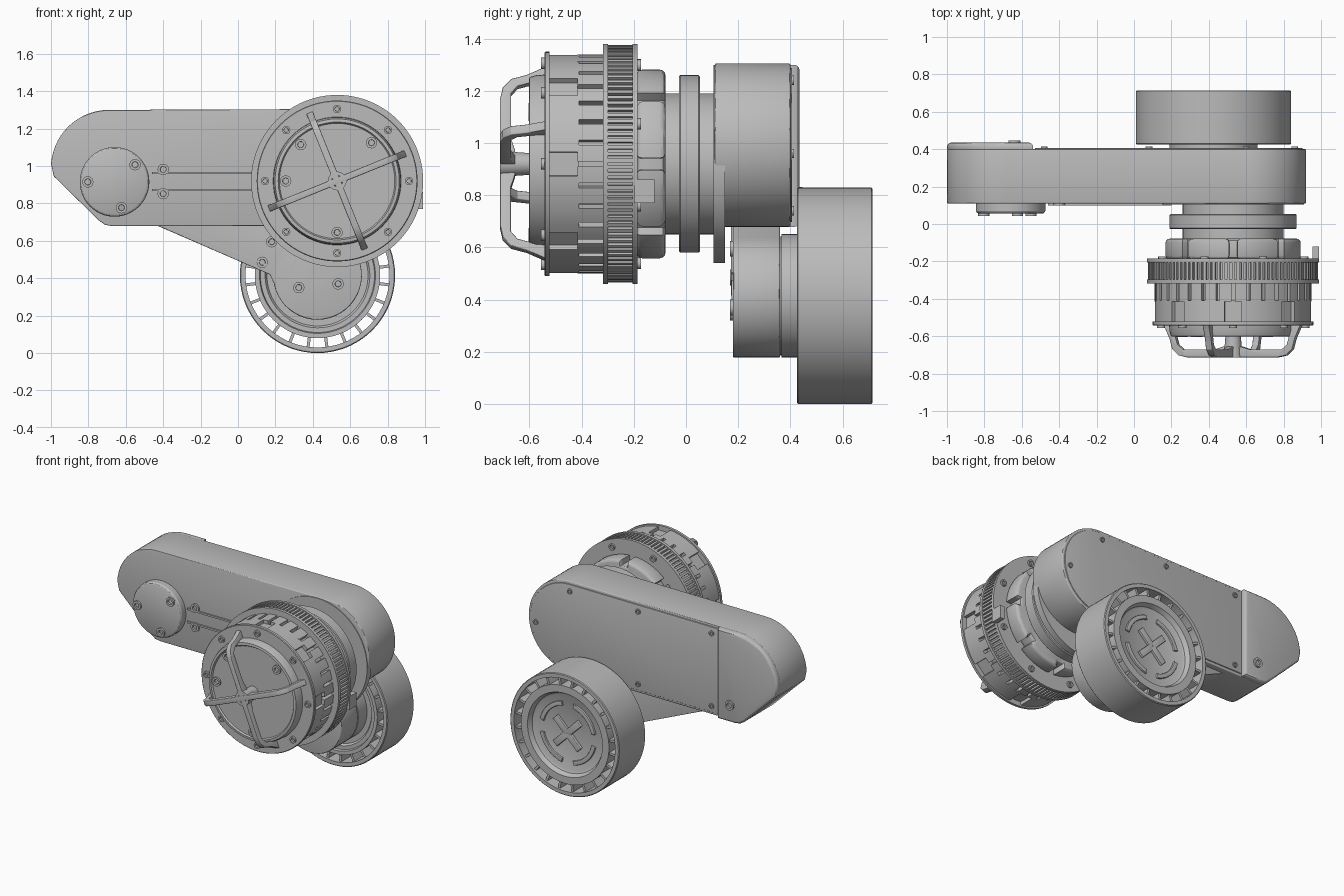
import bpy, bmesh
from math import sin, cos, pi, radians
from mathutils import Matrix, Vector

cube = bpy.data.objects.get("Cube")
if cube:
    bpy.data.objects.remove(cube)

grey = bpy.data.materials.new("plain grey")
grey.use_nodes = True
grey.diffuse_color = (0.5, 0.5, 0.5, 1)
grey.node_tree.nodes["Principled BSDF"].inputs["Base Color"].default_value = (0.5, 0.5, 0.5, 1)

DRUM = (0.53, 0.92)
WHEEL = (0.425, 0.415)


def finish(name, bm, mat=None):
    bmesh.ops.recalc_face_normals(bm, faces=bm.faces)
    mesh = bpy.data.meshes.new(name)
    if mat:
        bm.transform(mat)
    bm.to_mesh(mesh)
    bm.free()
    mesh.materials.append(grey)
    ob = bpy.data.objects.new(name, mesh)
    bpy.context.collection.objects.link(ob)
    bpy.ops.object.select_all(action='DESELECT')
    ob.select_set(True)
    bpy.context.view_layer.objects.active = ob
    bpy.ops.object.shade_smooth_by_angle(angle=radians(30))
    return ob


def prism(name, pts, y0, y1, bevel=0, mat=None):
    """Extrude an x-z outline along y, with optional rounded rims."""
    bm = bmesh.new()
    face = bm.faces.new([bm.verts.new((x, y0, z)) for x, z in pts])
    ext = bmesh.ops.extrude_face_region(bm, geom=[face], use_keep_orig=True)
    moved = [v for v in ext["geom"] if isinstance(v, bmesh.types.BMVert)]
    bmesh.ops.translate(bm, verts=moved, vec=(0, y1 - y0, 0))
    if bevel:
        bmesh.ops.recalc_face_normals(bm, faces=bm.faces)
        rims = [e for e in bm.edges if abs(e.verts[0].co.y - e.verts[1].co.y) < 1e-5]
        bmesh.ops.bevel(bm, geom=rims, offset=bevel, segments=3, profile=0.5, affect='EDGES')
    return finish(name, bm, mat)


def lathe(name, centre, profile, n=64, closed=False):
    """Spin a (radius, y) profile round a y axis."""
    bm = bmesh.new()
    rings = []
    for r, y in profile:
        count = n if r > 0 else 1
        rings.append([bm.verts.new((centre[0] + r * cos(2 * pi * i / n), y,
                                    centre[1] + r * sin(2 * pi * i / n))) for i in range(count)])
    pairs = list(zip(rings, rings[1:])) + ([(rings[-1], rings[0])] if closed else [])
    for a, b in pairs:
        for i in range(n):
            j = (i + 1) % n
            quad = [a[i % len(a)], a[j % len(a)], b[j % len(b)], b[i % len(b)]]
            bm.faces.new(list(dict.fromkeys(quad)))
    return finish(name, bm)


def disc(name, centre, r, y0, y1, n=64):
    return lathe(name, centre, [(0, y0), (r, y0), (r, y1), (0, y1)], n)


def arc(c, r, a0, a1, n):
    return [(c[0] + r * cos(radians(a0 + (a1 - a0) * i / n)),
             c[1] + r * sin(radians(a0 + (a1 - a0) * i / n))) for i in range(n + 1)]


def gear(name, centre, r_low, r_high, n, duty, y0, y1, bevel=0, steps=2):
    """Ring of n raised teeth; duty is the raised share of each pitch."""
    pts, pitch = [], 360 / n
    for i in range(n):
        a = i * pitch + pitch * (1 - duty) / 2
        pts += arc(centre, r_high, a, a + pitch * duty, steps)
        pts += arc(centre, r_low, a + pitch * duty, a + pitch, 1)
    return prism(name, pts, y0, y1, bevel)


def screw(name, x, z, y, out, r=0.03):
    """Socket screw standing on the plane y, facing out (-1 front, 1 back)."""
    top = y + out * 0.012
    lathe(name, (x, z), [(r, y - out * 0.01), (r, top), (r * .55, top), (r * .5, y - out * 0.004),
                         (0, y - out * 0.004)], 20)


def polar(c, r, a):
    return c[0] + r * cos(radians(a)), c[1] + r * sin(radians(a))


def strip(a, b, width):
    a, b = Vector(a), Vector(b)
    d = (b - a).normalized() * width / 2
    s = Vector((-d.y, d.x))
    return [tuple(p) for p in (a - s, b - s, b + s, a + s)]


# Upper arm, its end cap and rear cover
nose = arc((-0.69, 0.99), 0.31, 90, 176, 14) + [(-0.985, 0.945), (-0.745, 0.71), (-0.71, 0.685), (-0.67, 0.679)]
prism("upper_arm", arc((0.607, 0.992), 0.313, -90, 90, 32) + nose, 0.11, 0.40, 0.006)
prism("arm_end_cap", nose + [(-0.54, 0.679), (-0.54, 1.3)], 0.38, 0.435, 0.02)
prism("rear_cover", arc((0.607, 0.992), 0.295, -90, 90, 32) + [(-0.53, 1.284), (-0.53, 0.697)], 0.39, 0.406, 0.003)
for x, z in [(0.86, 0.96), (0.6, 1.24), (0.08, 1.24), (-0.48, 1.24), (0.6, 0.74), (0.08, 0.74), (-0.48, 0.74)]:
    screw("cover_screw", x, z, 0.402, 1, 0.018)
screw("cap_screw", -0.64, 0.8, 0.435, 1, 0.032)

# Front pivot boss and raised channel
lathe("pivot_boss", (-0.66, 0.915), [(0, .055), (.17, .055), (.18, .06), (.186, .07), (.186, .12)])
for a in (40, 180, 285):
    screw("pivot_screw", *polar((-0.66, 0.915), 0.143, a), 0.055, -1)
for z in (0.872, 0.962):
    prism("channel_rail", strip((-0.46, z), (0.2, z), 0.012), 0.10, 0.12)
    screw("channel_screw", -0.4, z + (0.02 if z > 0.9 else -0.02), 0.11, -1)

# Lower arm and its rails
prism("lower_arm", [(-0.45, 0.8), (-0.43, 0.68), (0.17, 0.42)] + arc(WHEEL, 0.237, 190, 430, 30)
      + [(0.3, 0.72), (0.1, 0.8)], 0.18, 0.36, 0.006)
for a, b in [((-0.32, 0.675), (0.2, 0.45)), ((-0.16, 0.675), (0.25, 0.5)), ((0.28, 0.42), (0.31, 0.5)),
             ((0.2, 0.45), (0.28, 0.42))]:
    prism("lower_arm_rail", strip(a, b, 0.01), 0.173, 0.19)
for x, z in [(0.18, 0.595), (0.13, 0.485), (0.325, 0.35), (0.535, 0.37)]:
    screw("lower_arm_screw", x, z, 0.18, -1)
disc("motor_cap", WHEEL, 0.06, 0.174, 0.2, 32)
disc("motor_body", WHEEL, 0.236, 0.365, 0.46)
disc("motor_seam", WHEEL, 0.228, 0.35, 0.37)

# Road wheel: tyre, hub and spokes with open slots between
lathe("wheel_rim", WHEEL, [(.385, .425), (.41, .425), (.415, .43), (.415, .71), (.41, .715), (.385, .715)], 72, True)
lathe("wheel_hub", WHEEL, [(0, .46), (.27, .46), (.28, .445), (.305, .445), (.31, .43), (.335, .43), (.335, .71),
                           (.285, .71), (.27, .68), (.255, .672), (0, .672)], 72)
for i in range(24):
    a = i * 15 + 7.5
    prism("wheel_spoke", strip(polar(WHEEL, .32, a), polar(WHEEL, .395, a), 0.016), 0.44, 0.70)
for i in range(4):
    a = i * 90 + 12
    prism("hub_arc", arc(WHEEL, .215, a, a + 66, 10) + arc(WHEEL, .185, a + 66, a, 10), 0.665, 0.684, 0.004)
    prism("hub_cross", strip(WHEEL, polar(WHEEL, .13, a + 33), 0.045), 0.665, 0.69, 0.005)

# Neck between arm and drum
disc("arm_flange", DRUM, 0.38, 0.105, 0.15)
disc("neck", DRUM, 0.27, -0.1, 0.12)
lathe("neck_collar", DRUM, [(0, -.027), (.335, -.027), (.34, -.022), (.34, .048), (.335, .053), (0, .053)])

# Rear housing with notches
gear("rear_housing", DRUM, 0.325, 0.362, 8, 0.84, -0.19, -0.078, 0.022, 10)

# Toothed ring between two flange plates
gear("toothed_ring", DRUM, 0.438, 0.455, 110, 0.55, -0.302, -0.2, 0, 1)
disc("ring_front_plate", DRUM, 0.46, -0.318, -0.298, 96)
disc("ring_rear_plate", DRUM, 0.46, -0.205, -0.185, 96)
prism("ring_tab", [(0.955, 0.77), (0.988, 0.77), (0.988, 0.86), (0.955, 0.86)], -0.2, -0.12)

# Drum wall with panels and slots
gear("drum_wall", DRUM, 0.398, 0.42, 8, 0.72, -0.525, -0.41, 0, 8)
gear("drum_slots", DRUM, 0.385, 0.42, 32, 0.76, -0.415, -0.31, 0, 3)
lathe("drum_front_plate", DRUM, [(0, -.543), (.426, -.543), (.43, -.539), (.43, -.522), (0, -.522)], 96)
for i in range(8):
    a = i * 45
    screw("drum_bolt", *polar(DRUM, .385, a), -0.543, -1, 0.022)
    screw("rear_bolt", *polar(DRUM, .41, a + 22), -0.185, 1, 0.022)

# Front cover with raised rim and screws
lathe("front_cover", DRUM, [(.343, -.53), (.34, -.575), (.332, -.6), (.315, -.602), (.308, -.592), (0, -.592)], 96)
for a in (48, 135, 180, 270):
    screw("front_screw", *polar(DRUM, .275, a), -0.592, -1)

# Four-armed front guard
guard = [(0, -.713), (.26, -.713), (.31, -.702), (.345, -.67), (.362, -.61), (.395, -.54),
         (.34, -.54), (.325, -.61), (.315, -.645), (.285, -.67), (.1, -.67), (.05, -.655), (0, -.655)]
for i in range(4):
    a = radians(22 + i * 90)
    mat = Matrix(((cos(a), -sin(a), 0, DRUM[0]), (0, 0, 1, 0), (sin(a), cos(a), 0, DRUM[1]), (0, 0, 0, 1)))
    # local x is radius, local y is width, local z is depth
    mat = mat @ Matrix(((1, 0, 0, 0), (0, 1, 0, 0), (0, 0, 1, 0), (0, 0, 0, 1)))
    prism("guard_arm", guard, -0.018, 0.018, 0.004, mat)
lathe("guard_hub", DRUM, [(0, -.58), (.04, -.58), (.05, -.713), (.03, -.713), (.03, -.7), (0, -.7)], 32)
